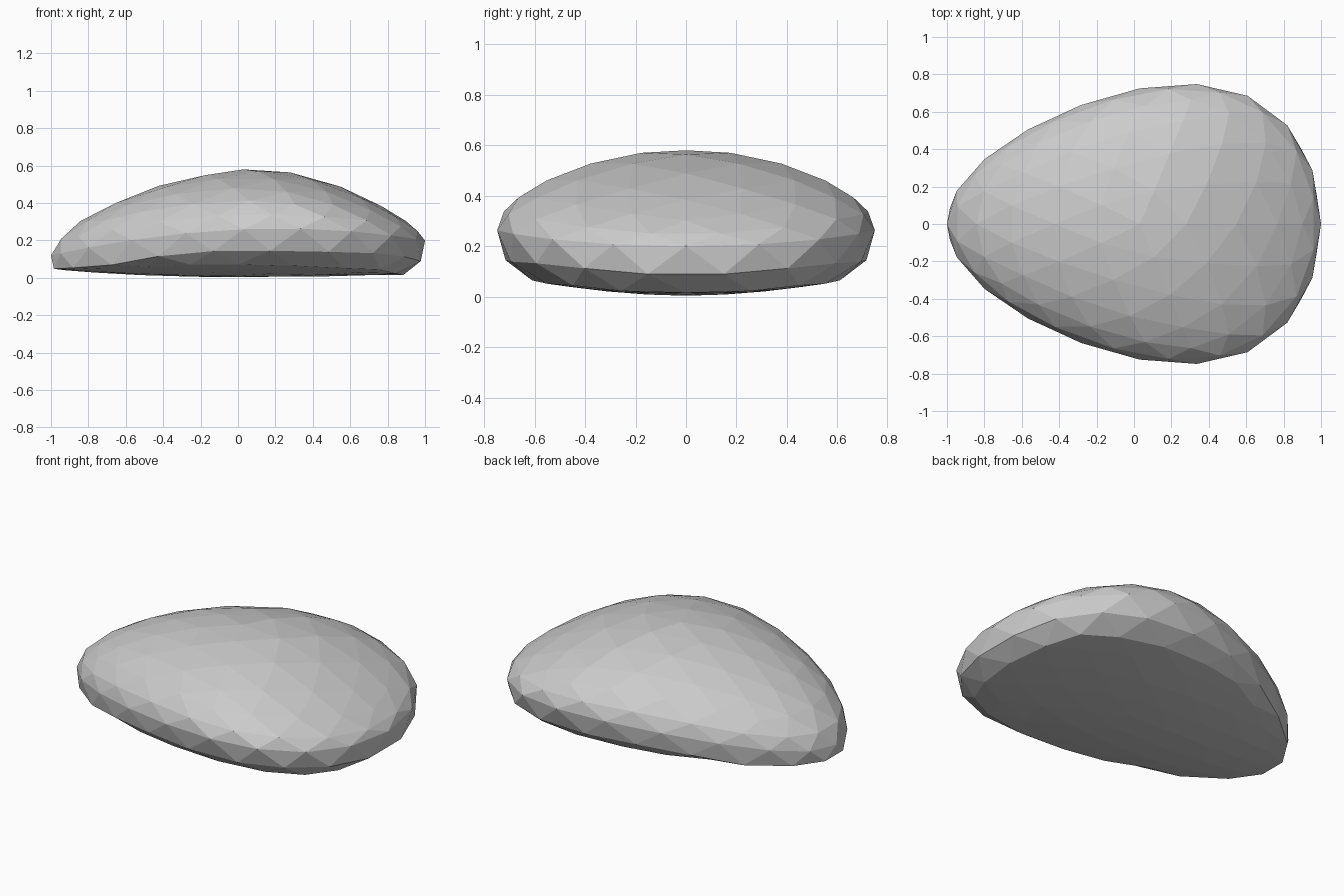
import bpy

if "Cube" in bpy.data.objects:
    bpy.data.objects.remove(bpy.data.objects["Cube"])

# pebble body: a low-poly icosphere reshaped into an egg-plan, flat-bottomed stone
bpy.ops.mesh.primitive_ico_sphere_add(subdivisions=3, radius=1)
stone = bpy.context.object
stone.name = "pebble"


def reshape(p):
    x, y, z = p
    rim = 0.26 + 0.04 * x - 0.10 * x * x           # height of the widest line
    width = 0.725 + 0.19 * x + 0.03 * x * x        # egg-shaped plan
    if z > -0.01:                                  # domed top, longer slope on the left
        dome = 0.32 + 0.04 * x if x < 0 else 0.32 - 0.16 * x * x
        height = rim + z * (dome - 0.025 * y * y)
    else:                                          # undercut side, nearly flat base
        base = 0.004 + 0.09 * y * y + (0.03 - 0.017 * x) * x * x
        height = max(rim + 0.43 * z, base)
        x *= 1.03                                  # blunt ends
        width *= 0.97 if z < -0.4 else 1.0
    return x + 0.03 * (1 - x * x), y * width, height


for v in stone.data.vertices:
    v.co = reshape(v.co)

# faceted shading
bpy.ops.object.shade_flat()
